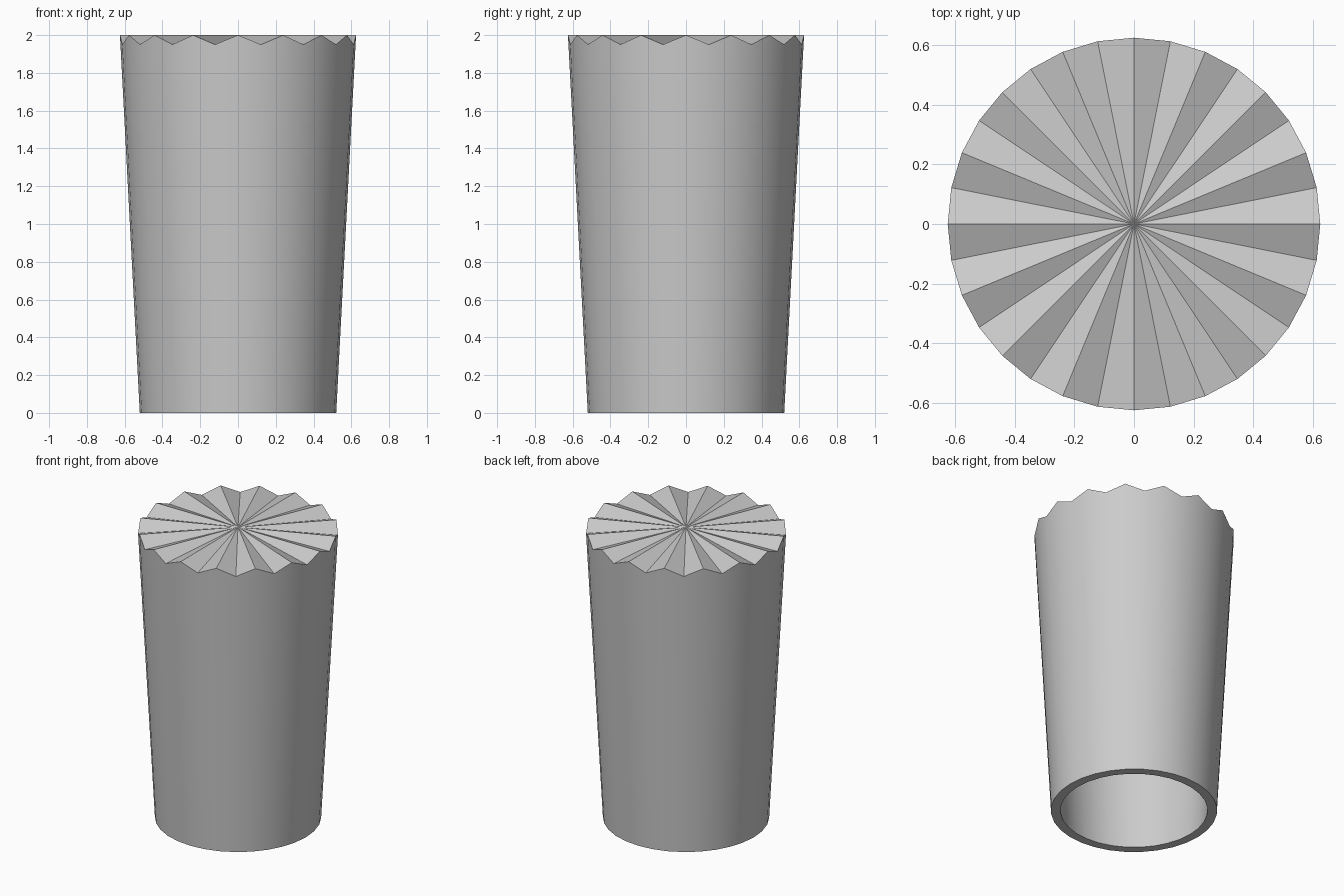
import bpy, bmesh
from math import cos, sin, pi

if "Cube" in bpy.data.objects:
    bpy.data.objects.remove(bpy.data.objects["Cube"])

N = 32  # sides; the rim alternates ridge and valley


def ring(bm, r, z, dip=0.0):
    return [bm.verts.new((r * cos(2 * pi * k / N), r * sin(2 * pi * k / N),
                          z - dip * (k % 2))) for k in range(N)]


def bridge(bm, a, b, smooth):
    for k in range(N):
        j = (k + 1) % N
        bm.faces.new((a[k], a[j], b[j], b[k])).smooth = smooth


def fan(bm, rim, z):
    c = bm.verts.new((0, 0, z))
    for k in range(N):
        bm.faces.new((rim[k], rim[(k + 1) % N], c))


bm = bmesh.new()
# Outer tapered wall and pleated top
outer_low, outer_top = ring(bm, 0.52, 0), ring(bm, 0.625, 2, 0.05)
bridge(bm, outer_low, outer_top, True)
fan(bm, outer_top, 2)
# Inner wall and pleated underside of the top
inner_low, inner_top = ring(bm, 0.46, 0), ring(bm, 0.562, 1.94, 0.05)
bridge(bm, inner_low, inner_top, True)
fan(bm, inner_top, 1.94)
# Flat bottom edge
bridge(bm, outer_low, inner_low, False)
bmesh.ops.recalc_face_normals(bm, faces=bm.faces)

# Smooth walls, crisp pleats and rims
for e in bm.edges:
    e.smooth = all(f.smooth for f in e.link_faces)

mesh = bpy.data.meshes.new("pleated_cup")
bm.to_mesh(mesh)
bm.free()
cup = bpy.data.objects.new("pleated_cup", mesh)
bpy.context.collection.objects.link(cup)
